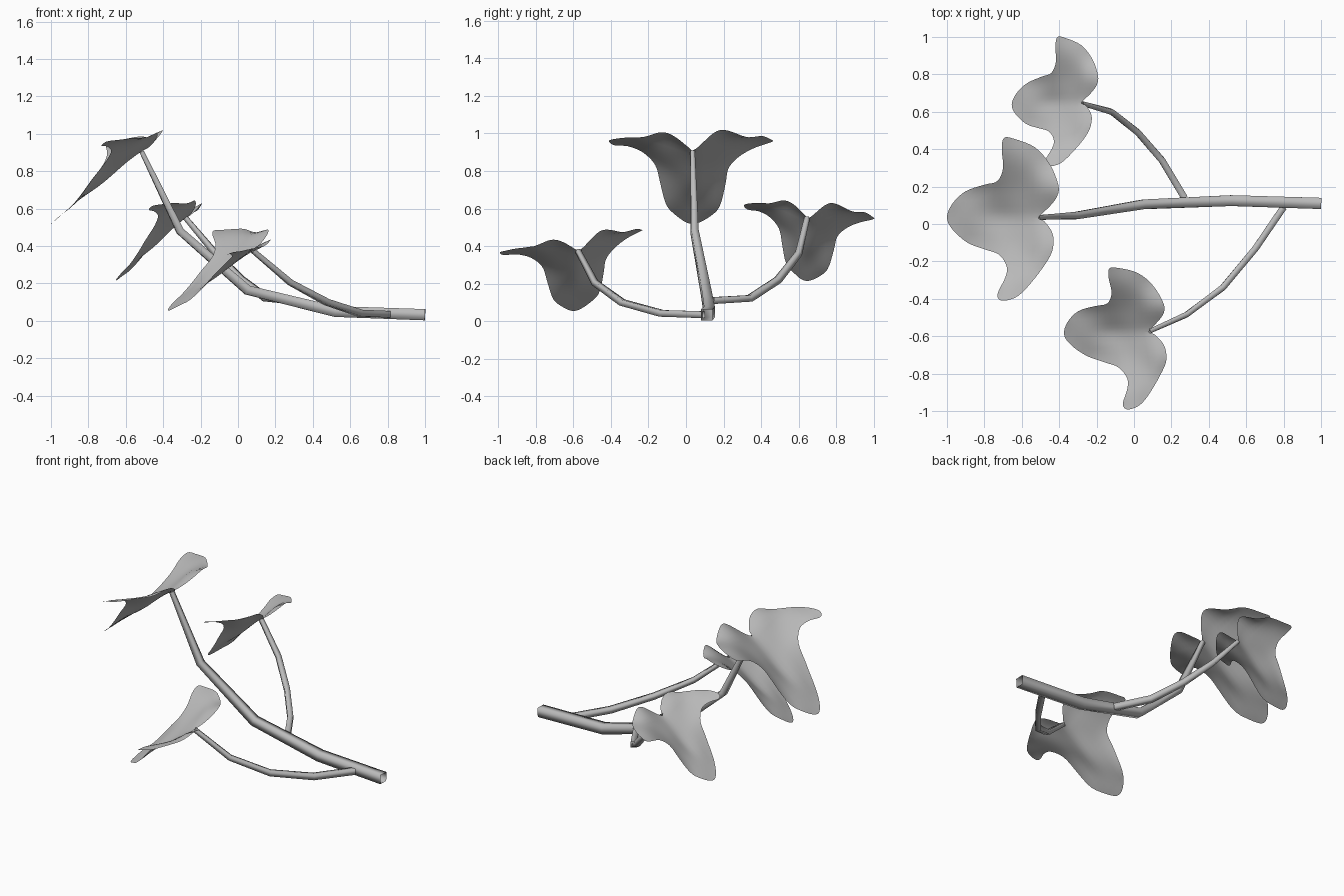
import bpy, bmesh, math
from mathutils import Vector, Matrix
from mathutils.geometry import delaunay_2d_cdt

cube = bpy.data.objects.get("Cube")
if cube:
    bpy.data.objects.remove(cube)

grey = bpy.data.materials.new("plain_grey")
grey.use_nodes = True
grey.diffuse_color = (0.5, 0.5, 0.5, 1)
grey.node_tree.nodes["Principled BSDF"].inputs["Base Color"].default_value = (0.5, 0.5, 0.5, 1)


def add_object(name, bm):
    for face in bm.faces:
        face.smooth = True
    mesh = bpy.data.meshes.new(name)
    bm.to_mesh(mesh)
    bm.free()
    mesh.materials.append(grey)
    obj = bpy.data.objects.new(name, mesh)
    bpy.context.collection.objects.link(obj)
    return obj


def stem(name, path, start, end):
    """Tapered four-sided open tube along a path."""
    pts = [Vector(p) for p in path]
    bm = bmesh.new()
    rings = []
    for i, p in enumerate(pts):
        ahead = pts[min(i + 1, len(pts) - 1)] - p
        behind = p - pts[max(i - 1, 0)]
        along = (ahead.normalized() + behind.normalized()).normalized()
        side = along.cross(Vector((0, 0, 1))).normalized()
        up = side.cross(along)
        half = start + (end - start) * (i / (len(pts) - 1)) ** 2
        rings.append([bm.verts.new(p + half * (a * side + b * up))
                      for a, b in ((1, 1), (-1, 1), (-1, -1), (1, -1))])
    for r, s in zip(rings, rings[1:]):
        for k in range(4):
            n = (k + 1) % 4
            bm.faces.new((r[k], r[n], s[n], s[k]))
    bmesh.ops.recalc_face_normals(bm, faces=bm.faces)
    return add_object(name, bm)


# Leaf outline: distance from the stalk, sideways offset
OUTLINE = [(0, 0), (-.06, .06), (-.10, .115), (-.105, .175), (-.06, .285), (.02, .375),
           (.13, .42), (.185, .425), (.197, .365), (.19, .265), (.22, .195), (.29, .175),
           (.39, .14), (.46, .075), (.49, 0), (.46, -.065), (.38, -.135), (.29, -.17),
           (.21, -.20), (.17, -.265), (.18, -.325), (.22, -.41), (.195, -.445),
           (.11, -.42), (.02, -.325), (-.06, -.21), (-.08, -.135), (-.07, -.075), (-.03, -.02)]


def smooth_outline(points, steps=4):
    """Closed Catmull-Rom spline through the points."""
    out, n = [], len(points)
    for i in range(n):
        a, b, c, d = (Vector(points[(i + k) % n]) for k in (-1, 0, 1, 2))
        for j in range(steps):
            t = j / steps
            out.append(b + 0.5 * t * (c - a + t * (2 * a - 5 * b + 4 * c - d
                                                   + t * (3 * b - a - 3 * c + d))))
    return out


def inside(p, loop):
    hit = False
    for a, b in zip(loop, loop[1:] + loop[:1]):
        if (a.y > p.y) != (b.y > p.y) and p.x < a.x + (p.y - a.y) * (b.x - a.x) / (b.y - a.y):
            hit = not hit
    return hit


def frame(tip, side):
    a = Vector(tip).normalized()
    n = a.cross(Vector(side)).normalized()
    return Matrix((a, n.cross(a), n)).transposed()


def ease(t):
    t = max(0, min(1, t))
    return t * t * (3 - 2 * t)


def leaf_point(p):
    """Sloping blade, softly folded up, flatter toward the side lobes, with a gentle ripple."""
    d = math.hypot(p.y, 0.03) - 0.03
    slope = 0.79 if p.x > 0 else 0.52
    lift = (0.48 * d - 0.4 * d * d) * ease((0.42 - p.x) / 0.24)
    flatten = 0.55 * (p.x - 0.07) * ease((abs(p.y) - 0.12) / 0.25)
    ripple = 0.005 * math.sin(22 * p.x) * math.cos(20 * p.y)
    return Vector((-p.x, p.y, lift + flatten + ripple - slope * p.x))


LOOP = smooth_outline(OUTLINE)
STEP = 0.03
GRID = [Vector((i * STEP, j * STEP)) for i in range(-4, 18) for j in range(-16, 16)]
GRID = [g for g in GRID if inside(g, LOOP) and min((g - q).length for q in LOOP) > 0.012]
EDGES = [(i, (i + 1) % len(LOOP)) for i in range(len(LOOP))]
BLADE = delaunay_2d_cdt(LOOP + GRID, EDGES, [], 1, 1e-5)
REST = frame((-.49, 0, -.39), (.01, .87, 0))


def leaf(name, base, tip, side, scale):
    turn = frame(tip, side) @ REST.transposed()
    bm = bmesh.new()
    verts = [bm.verts.new(Vector(base) + scale * (turn @ leaf_point(p))) for p in BLADE[0]]
    for tri in BLADE[2]:
        bm.faces.new([verts[i] for i in tri])
    bmesh.ops.recalc_face_normals(bm, faces=bm.faces)
    if sum(f.normal.z for f in bm.faces) < 0:
        bmesh.ops.reverse_faces(bm, faces=bm.faces)
    return add_object(name, bm)


# Stems
stem("main_stem", [(1, .11, .033), (.52, .125, .05), (.05, .105, .165),
                   (-.31, .045, .48), (-.515, .035, .905)], .03, .012)
stem("right_branch", [(.80, .09, .035), (.65, -.13, .042), (.475, -.34, .10),
                      (.28, -.485, .205), (.08, -.575, .375)], .018, .012)
stem("left_branch", [(.27, .14, .11), (.15, .34, .122), (.02, .49, .22),
                     (-.12, .60, .36), (-.28, .645, .55)], .018, .012)

# Leaves
leaf("top_leaf", (-.51, .035, .91), (-.49, 0, -.39), (.01, .87, 0), 1)
leaf("right_leaf", (.08, -.575, .375), (-.45, -.015, -.315), (-.08, .755, .13), .885)
leaf("left_leaf", (-.28, .65, .55), (-.37, -.01, -.33), (.065, .69, -.055), .8)
